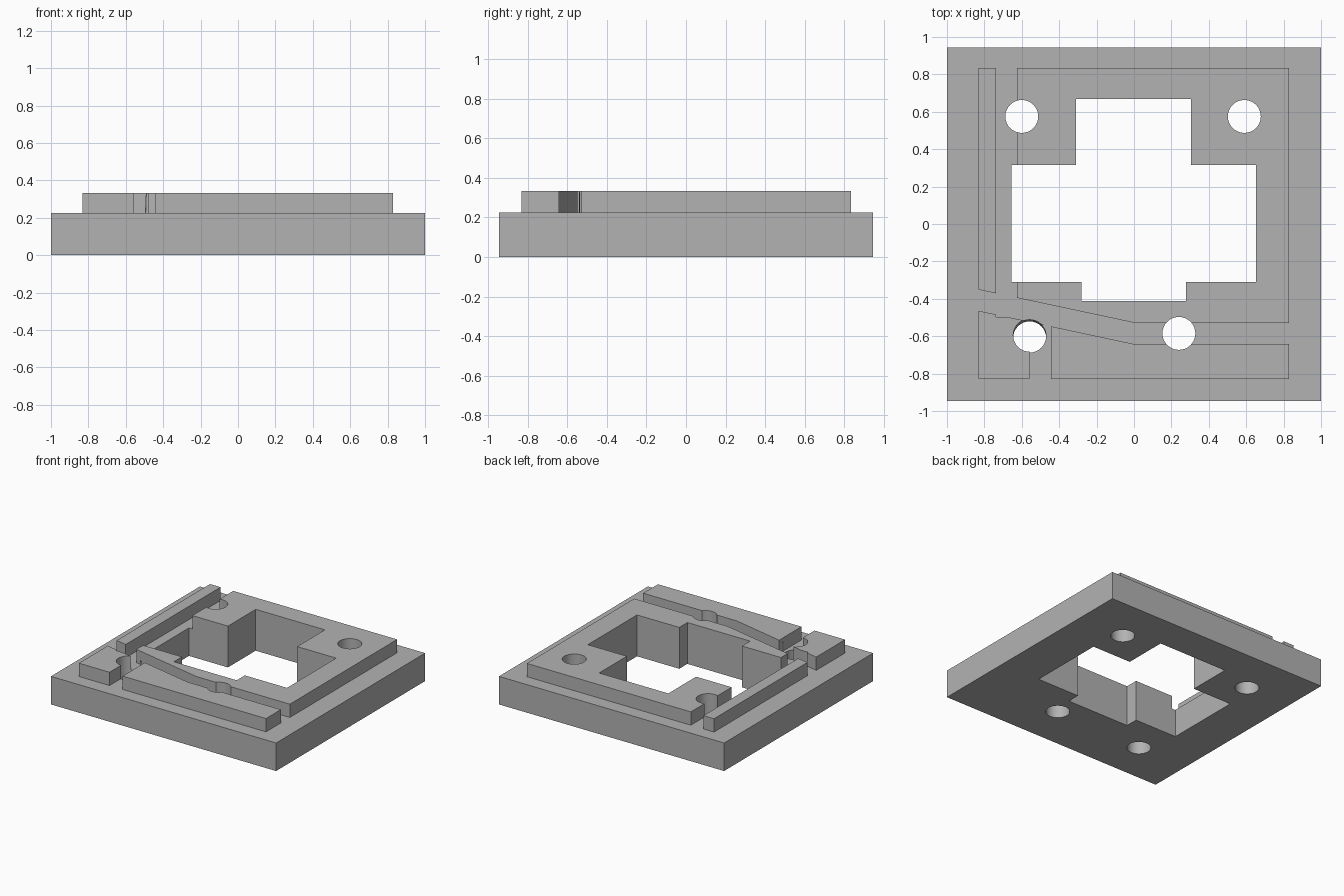
import bpy, bmesh, math
from mathutils import Vector

cube = bpy.data.objects.get("Cube")
if cube:
    bpy.data.objects.remove(cube, do_unlink=True)

BASE_TOP, TOP = 0.225, 0.332

grey = bpy.data.materials.new("light grey")
grey.use_nodes = True
colour = (0.45, 0.45, 0.45, 1)
grey.diffuse_color = colour
grey.node_tree.nodes["Principled BSDF"].inputs["Base Color"].default_value = colour


def prism(name, outline, z0, z1, shift=(0, 0)):
    """Extrude an outline upwards; shift moves the lower end sideways."""
    bm = bmesh.new()
    low = [bm.verts.new((x + shift[0], y + shift[1], z0)) for x, y in outline]
    high = [bm.verts.new((x, y, z1)) for x, y in outline]
    bm.faces.new(low)
    bm.faces.new(high)
    n = len(outline)
    for i in range(n):
        j = (i + 1) % n
        bm.faces.new((low[i], low[j], high[j], high[i]))
    bmesh.ops.recalc_face_normals(bm, faces=bm.faces)
    mesh = bpy.data.meshes.new(name)
    bm.to_mesh(mesh)
    bm.free()
    mesh.materials.append(grey)
    obj = bpy.data.objects.new(name, mesh)
    bpy.context.collection.objects.link(obj)
    return obj


def rect(x0, x1, y0, y1):
    return [(x0, y0), (x1, y0), (x1, y1), (x0, y1)]


def circle(x, y, r=0.088, n=32):
    return [(x + r * math.cos(math.tau * i / n), y + r * math.sin(math.tau * i / n))
            for i in range(n)]


def cut(target, cutters):
    for c in cutters:
        mod = target.modifiers.new(c.name, 'BOOLEAN')
        mod.operation = 'DIFFERENCE'
        mod.solver = 'EXACT'
        mod.object = c
    bpy.context.view_layer.update()
    graph = bpy.context.evaluated_depsgraph_get()
    mesh = bpy.data.meshes.new_from_object(target.evaluated_get(graph))
    target.modifiers.clear()
    target.data = mesh


# Plates
base = prism("base_plate", rect(-1, 1, -0.945, 0.945), 0, BASE_TOP)
raised = prism("raised_plate", rect(-0.832, 0.83, -0.83, 0.833), BASE_TOP, TOP)

# Stepped central opening
opening = prism("opening_cutter", [
    (-0.28, -0.413), (0.277, -0.413), (0.277, -0.31), (0.652, -0.31),
    (0.652, 0.315), (0.305, 0.315), (0.305, 0.667), (-0.31, 0.667),
    (-0.31, 0.315), (-0.656, 0.315), (-0.656, -0.31), (-0.28, -0.31)], -0.1, 0.5)

# Screw holes, one of them leaning slightly
holes = [prism("hole_cutter", circle(x, y), -0.1, 0.5)
         for x, y in ((-0.6, 0.575), (0.59, 0.575), (0.24, -0.585))]
holes.append(prism("leaning_hole_cutter", circle(-0.558, -0.588), -0.1, 0.5, (0, -0.025)))

# Channels through the raised plate
channels = [
    prism("side_channel_cutter", rect(-0.738, -0.626, -0.497, 0.95), 0.1, 0.5),
    prism("front_channel_cutter", rect(-0.56, -0.444, -0.95, -0.54), 0.1, 0.5),
    prism("bent_channel_cutter", [
        (-0.86, -0.458), (0, -0.642), (0.865, -0.642),
        (0.865, -0.528), (0, -0.528), (-0.835, -0.35)], 0.1, 0.5),
]

cut(base, [opening] + holes)
cut(raised, [opening] + holes + channels)

for c in [opening] + holes + channels:
    bpy.data.objects.remove(c, do_unlink=True)

# Smooth the round holes, keep all other edges sharp
for obj in (base, raised):
    bpy.ops.object.select_all(action='DESELECT')
    obj.select_set(True)
    bpy.context.view_layer.objects.active = obj
    bpy.ops.object.shade_smooth_by_angle(angle=math.radians(30))
